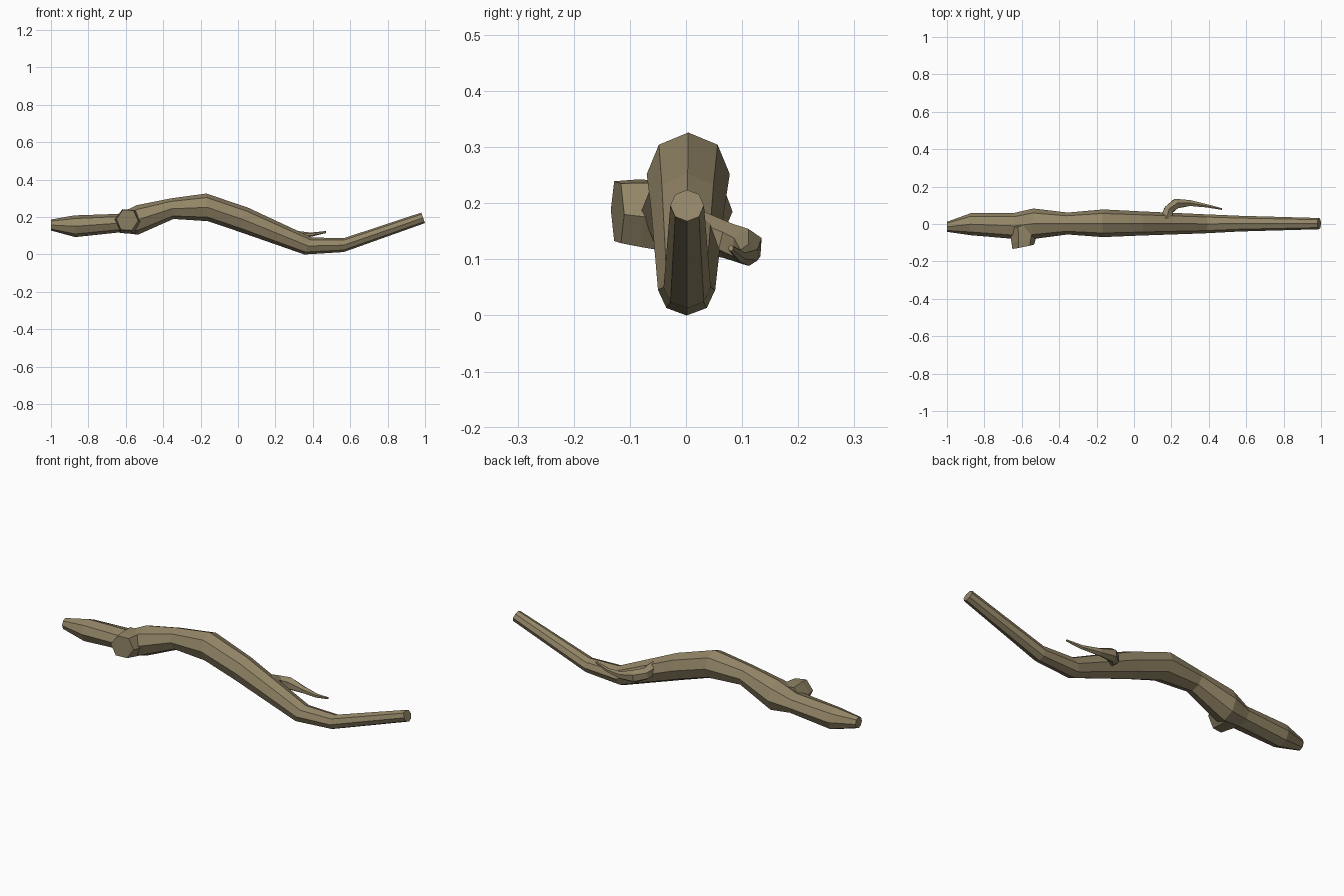
import bpy, bmesh
from math import cos, sin, pi
from mathutils import Vector

if "Cube" in bpy.data.objects:
    bpy.data.objects.remove(bpy.data.objects["Cube"])

bark = bpy.data.materials.new("bark")
bark.diffuse_color = (0.29, 0.235, 0.135, 1)
bark.use_nodes = True
bark.node_tree.nodes["Principled BSDF"].inputs["Base Color"].default_value = bark.diffuse_color


def ring(center, up, side, n, phase=0.0):
    """Elliptical n-gon spanned by two half-axis vectors."""
    return [center + up * cos(2 * pi * i / n + phase) + side * sin(2 * pi * i / n + phase)
            for i in range(n)]


def loft(name, rings):
    """Skin a list of equal-sized rings and cap both ends."""
    bm = bmesh.new()
    vs = [[bm.verts.new(p) for p in r] for r in rings]
    n = len(vs[0])
    for a, b in zip(vs, vs[1:]):
        for i in range(n):
            j = (i + 1) % n
            bm.faces.new((a[i], a[j], b[j], b[i]))
    bm.faces.new(vs[0])
    bm.faces.new(vs[-1])
    bmesh.ops.recalc_face_normals(bm, faces=bm.faces)
    me = bpy.data.meshes.new(name)
    bm.to_mesh(me)
    bm.free()
    me.materials.append(bark)
    ob = bpy.data.objects.new(name, me)
    bpy.context.collection.objects.link(ob)
    return ob


# Main branch: top x, top z, bottom x, bottom z, y min, y max
stations = [
    (-1.00, .187, -1.00, .128, -.042, .012),
    (-.875, .209, -.87, .093, -.060, .058),
    (-.64, .217, -.635, .118, -.080, .060),
    (-.54, .264, -.535, .106, -.080, .083),
    (-.365, .299, -.345, .190, -.056, .061),
    (-.17, .326, -.16, .178, -.070, .078),
    (.05, .252, .005, .122, -.062, .068),
    (.395, .091, .355, .000, -.050, .052),
    (.565, .087, .565, .013, -.040, .044),
    (.98, .224, 1.00, .168, -.028, .032),
]
rings = []
for tx, tz, bx, bz, y0, y1 in stations:
    top, bot = Vector((tx, 0, tz)), Vector((bx, 0, bz))
    mid = (top + bot) / 2 + Vector((0, (y0 + y1) / 2, 0))
    rings.append(ring(mid, (top - bot) / 2, Vector((0, (y1 - y0) / 2, 0)), 8))
loft("main_branch", rings)

# Sawn-off stub on the front, hexagonal with a slanted cap
up = Vector((.006, 0, .066))
loft("cut_stub", [
    ring(Vector((-.585, -.01, .175)), up * 1.1, Vector((.08, .01, -.006)), 6, pi / 6),
    ring(Vector((-.590, -.085, .182)), up, Vector((.066, .010, -.006)), 6, pi / 6),
    ring(Vector((-.592, -.122, .184)), up * .93, Vector((.058, .012, -.004)), 6, pi / 6),
])

# Side twig bending forward from the back: position and radius
twig = [
    ((.17, .02, .150), .034),
    ((.185, .075, .133), .029),
    ((.225, .109, .122), .030),
    ((.30, .112, .108), .018),
    ((.39, .097, .106), .010),
    ((.47, .080, .120), .005),
]
pts = [Vector(p) for p, r in twig]
rings = []
for i, (p, r) in enumerate(twig):
    tan = (pts[min(i + 1, len(pts) - 1)] - pts[max(i - 1, 0)]).normalized()
    side = Vector((0, 0, 1)).cross(tan).normalized()
    rings.append(ring(pts[i], tan.cross(side) * r * 1.1, side * r, 6))
loft("side_twig", rings)
